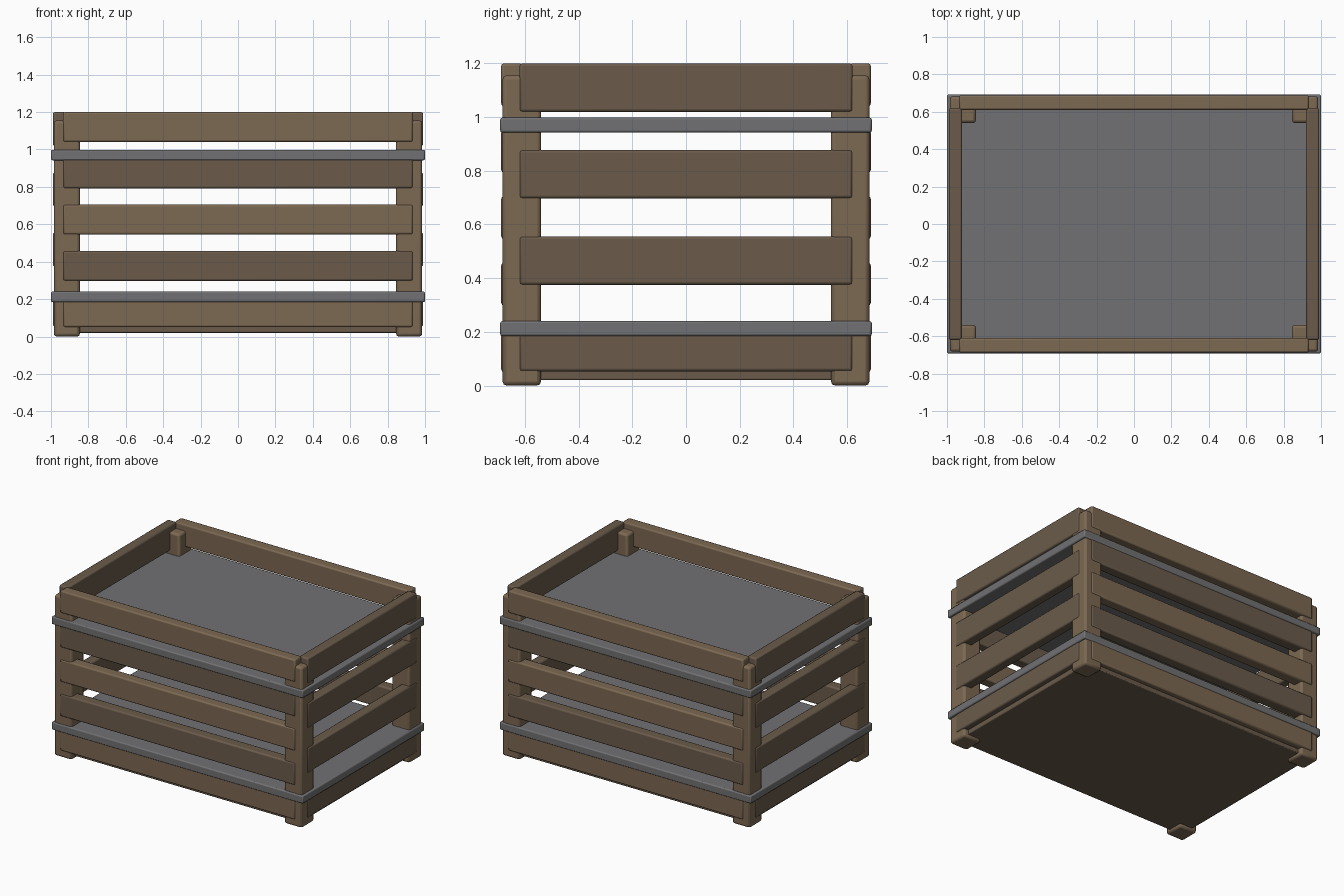
import bpy

if "Cube" in bpy.data.objects:
    bpy.data.objects.remove(bpy.data.objects["Cube"])


def material(name, rgb):
    m = bpy.data.materials.new(name)
    m.diffuse_color = (*rgb, 1)
    m.use_nodes = True
    m.node_tree.nodes["Principled BSDF"].inputs["Base Color"].default_value = m.diffuse_color
    return m


LIGHT = material("light_wood", (0.20, 0.14, 0.085))
DARK = material("dark_wood", (0.145, 0.105, 0.07))
METAL = material("band_metal", (0.165, 0.165, 0.172))


def box(name, lo, hi, mat, bevel):
    """Bevelled box between two opposite corners."""
    centre = [(a + b) / 2 for a, b in zip(lo, hi)]
    bpy.ops.mesh.primitive_cube_add(size=1, location=centre)
    ob = bpy.context.object
    ob.name = name
    ob.scale = [b - a for a, b in zip(lo, hi)]
    bpy.ops.object.transform_apply(location=False, rotation=False, scale=True)
    ob.data.materials.append(mat)
    mod = ob.modifiers.new("edge_bevel", 'BEVEL')
    mod.width = bevel
    mod.segments = 2
    bpy.ops.object.shade_smooth_by_angle()
    return ob


# Floor board
box("floor_board", (-0.95, -0.65, 0.02), (0.95, 0.65, 0.06), DARK, 0.006)

# Corner posts
for sx, nx in ((-1, "left"), (1, "right")):
    for sy, ny in ((-1, "front"), (1, "back")):
        x, y = sorted((sx * 0.845, sx * 0.985)), sorted((sy * 0.54, sy * 0.683))
        box(f"{ny}_{nx}_post", (x[0], y[0], 0), (x[1], y[1], 1.155), LIGHT, 0.015)

# Five slats on the front and back, alternating in tone
for s, side in ((-1, "front"), (1, "back")):
    y = sorted((s * 0.61, s * 0.688))
    for i in range(5):
        z = 0.13 + i * 0.2475
        box(f"{side}_slat_{i + 1}", (-0.935, y[0], z - 0.08), (0.935, y[1], z + 0.08),
            DARK if i % 2 else LIGHT, 0.01)

# Four slats on each end
for s, side in ((-1, "left"), (1, "right")):
    x = sorted((s * 0.92, s * 0.99))
    for i in range(4):
        z = 0.143 + i * 0.322
        box(f"{side}_slat_{i + 1}", (x[0], -0.62, z - 0.09), (x[1], 0.62, z + 0.09),
            DARK, 0.01)

# Metal bands, solid plates right across the crate
for name, z in (("lower_band", 0.212), ("upper_band", 0.97)):
    box(name, (-1, -0.692, z - 0.028), (1, 0.692, z + 0.028), METAL, 0.008)
